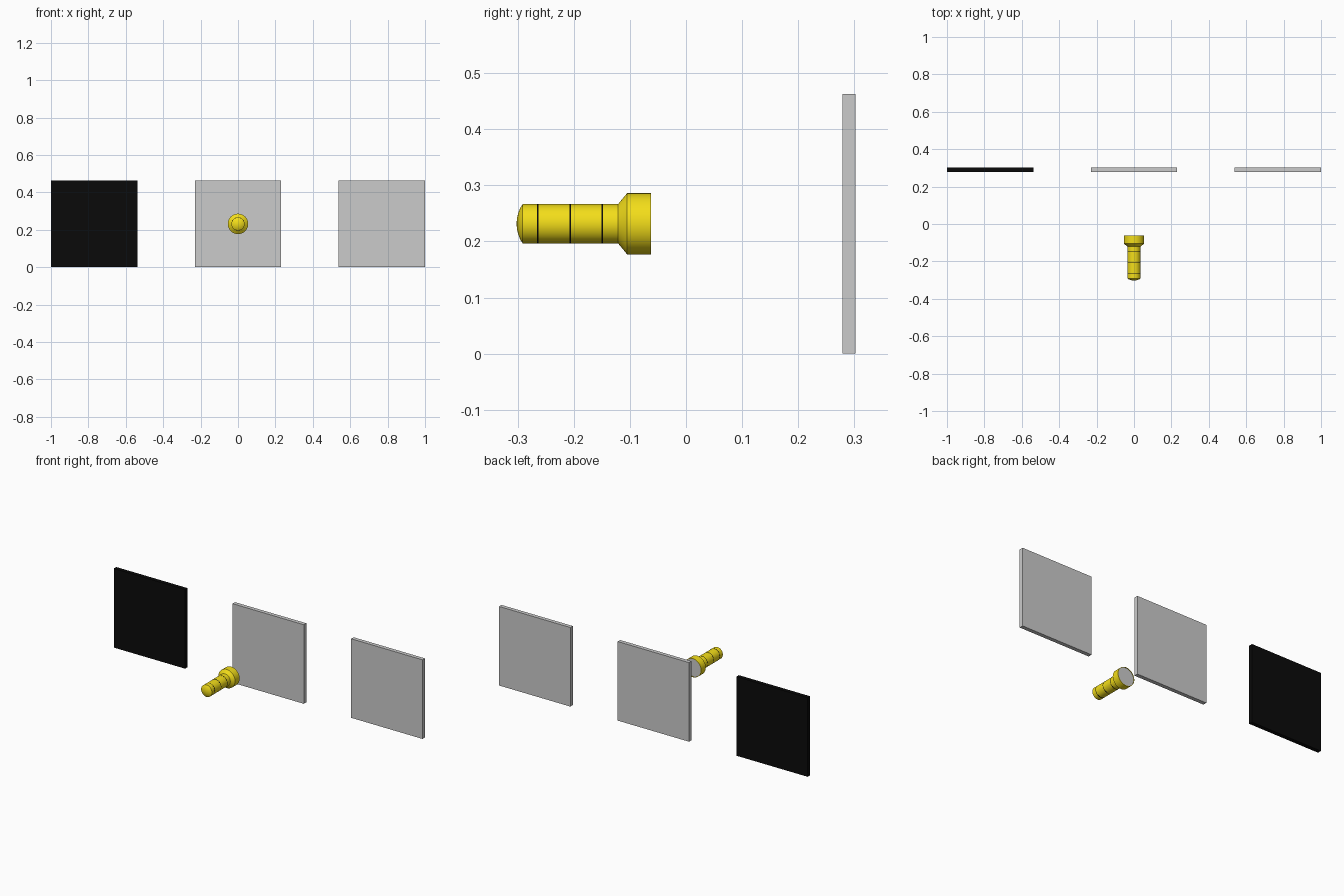
import bpy, bmesh, math

if "Cube" in bpy.data.objects:
    bpy.data.objects.remove(bpy.data.objects["Cube"])

SEG = 64
AXIS_Z = 0.2315


def material(name, rgb):
    m = bpy.data.materials.new(name)
    m.diffuse_color = (*rgb, 1.0)
    m.use_nodes = True
    m.node_tree.nodes["Principled BSDF"].inputs["Base Color"].default_value = m.diffuse_color
    return m


yellow = material("yellow", (0.9, 0.73, 0.01))
black = material("black", (0.003, 0.003, 0.003))


def box(name, centre, size, mat=None):
    bpy.ops.mesh.primitive_cube_add(size=1, location=centre)
    ob = bpy.context.object
    ob.name = name
    ob.scale = size
    bpy.ops.object.transform_apply(location=False, rotation=False, scale=True)
    if mat:
        ob.data.materials.append(mat)
    return ob


def lathe(name, profile, mat=None):
    """Spin (y, radius) points around the torch axis, parallel to y."""
    bm = bmesh.new()
    verts = [bm.verts.new((r, y, 0)) for y, r in profile]
    edges = [bm.edges.new(p) for p in zip(verts, verts[1:])]
    bmesh.ops.spin(bm, geom=verts + edges, cent=(0, 0, 0), axis=(0, 1, 0),
                   angle=2 * math.pi, steps=SEG, use_duplicate=False)
    bmesh.ops.remove_doubles(bm, verts=bm.verts, dist=1e-5)
    bmesh.ops.recalc_face_normals(bm, faces=bm.faces)
    me = bpy.data.meshes.new(name)
    bm.to_mesh(me)
    bm.free()
    ob = bpy.data.objects.new(name, me)
    ob.location.z = AXIS_Z
    bpy.context.collection.objects.link(ob)
    if mat:
        me.materials.append(mat)
    bpy.ops.object.select_all(action='DESELECT')
    bpy.context.view_layer.objects.active = ob
    ob.select_set(True)
    bpy.ops.object.shade_smooth_by_angle(angle=math.radians(30))
    return ob


# Row of three square panels behind the torch
for name, x, mat in (("left_black_panel", -0.769, black),
                     ("middle_panel", 0, None),
                     ("right_panel", 0.769, None)):
    box(name, (x, 0.2905, AXIS_Z), (0.462, 0.023, 0.463), mat)

# Torch body: domed tail, straight handle, flared head with a thin rim
lathe("torch_body", [
    (-0.302, 0), (-0.3013, 0.010), (-0.299, 0.019), (-0.2955, 0.028),
    (-0.291, 0.035), (-0.121, 0.035), (-0.105, 0.0545),
    (-0.0625, 0.0545), (-0.0625, 0.0515), (-0.0645, 0.0515)], yellow)

# Lens closing the head
lathe("torch_lens", [(-0.0645, 0.0515), (-0.0645, 0)])

# Thin black bands around the handle
for i, y in enumerate((-0.264, -0.2065, -0.149)):
    lathe(f"handle_band_{i + 1}", [
        (y - 0.0015, 0.0345), (y - 0.0015, 0.0353),
        (y + 0.0015, 0.0353), (y + 0.0015, 0.0345)], black)
